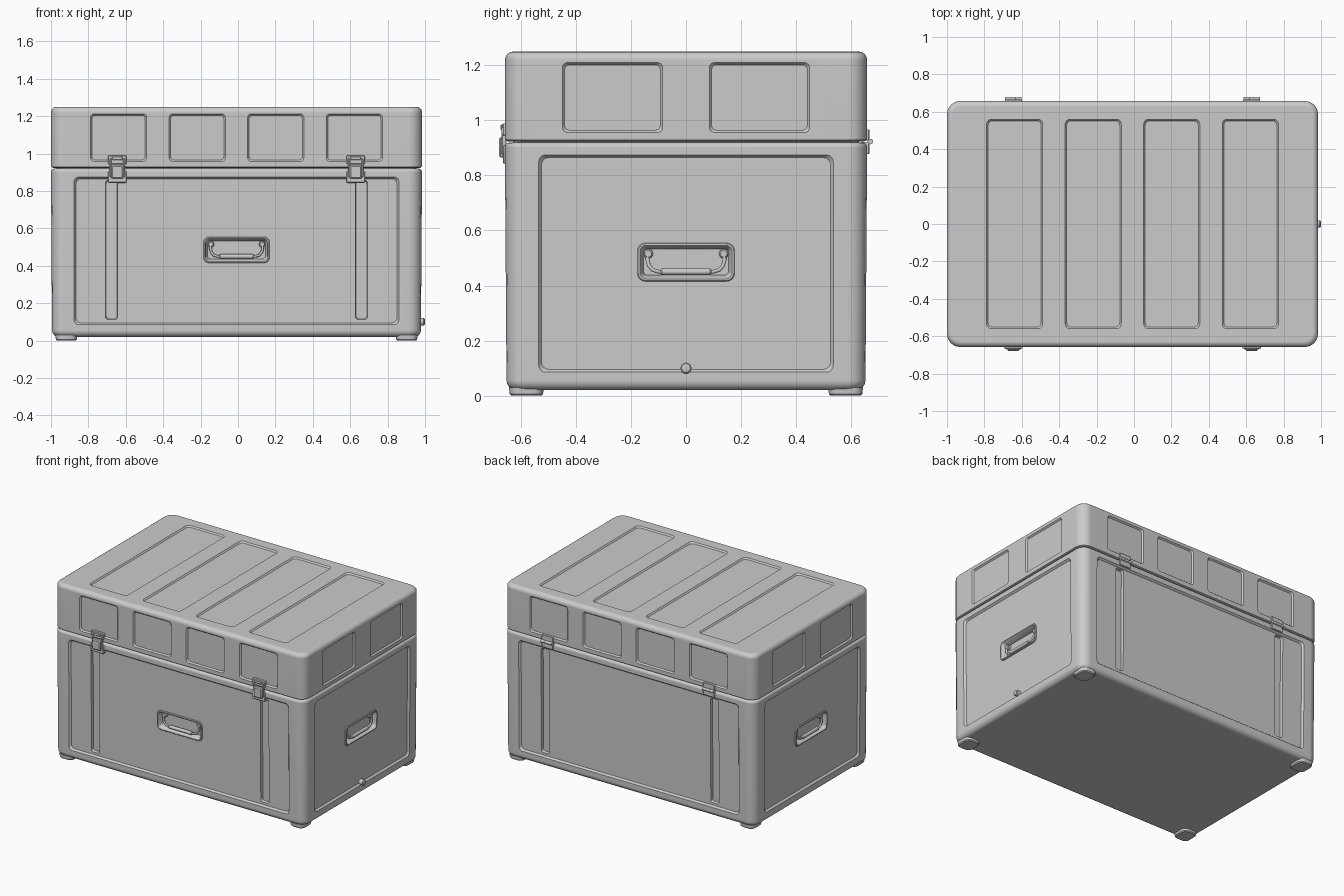
import bpy, bmesh
from math import sin, cos, pi, radians, atan
from mathutils import Matrix

if "Cube" in bpy.data.objects:
    bpy.data.objects.remove(bpy.data.objects["Cube"])

CX = -0.008                      # box centre in x (drain plug sticks out at +x)
HX, HY, R = 0.992, 0.658, 0.07   # box half sizes and corner radius
TAPER = 0.007
T = Matrix.Translation


def ring(hx, hy, r, z, n=4):
    """Rounded rectangle outline."""
    r = max(min(r, hx, hy), 0.0005)
    pts = []
    for q, (sx, sy) in enumerate(((1, 1), (-1, 1), (-1, -1), (1, -1))):
        for k in range(n + 1):
            a = (q + k / n) * pi / 2
            pts.append((sx * (hx - r) + r * cos(a), sy * (hy - r) + r * sin(a), z))
    return pts


def loft(name, rings, m=Matrix()):
    """Closed solid through a stack of rounded rectangles (hx, hy, r, z)."""
    bm = bmesh.new()
    loops = [[bm.verts.new(p) for p in ring(*rg)] for rg in rings]
    for a, b in zip(loops, loops[1:]):
        for i in range(len(a)):
            j = (i + 1) % len(a)
            bm.faces.new((a[i], a[j], b[j], b[i]))
    bm.faces.new(loops[0][::-1])
    bm.faces.new(loops[-1])
    bmesh.ops.remove_doubles(bm, verts=bm.verts, dist=1e-5)
    bmesh.ops.recalc_face_normals(bm, faces=bm.faces)
    me = bpy.data.meshes.new(name)
    bm.to_mesh(me)
    bm.free()
    ob = bpy.data.objects.new(name, me)
    ob.matrix_world = m
    bpy.context.collection.objects.link(ob)
    return ob


def activate(ob):
    bpy.ops.object.select_all(action='DESELECT')
    ob.select_set(True)
    bpy.context.view_layer.objects.active = ob


def cut(ob, cutter):
    cutter.hide_render = True
    mod = ob.modifiers.new("cut", 'BOOLEAN')
    mod.operation, mod.solver, mod.object = 'DIFFERENCE', 'EXACT', cutter
    activate(ob)
    bpy.ops.object.modifier_apply(modifier=mod.name)
    bpy.data.objects.remove(cutter)


def recess(ob, m, hx, hy, r, depth, slope=0.8):
    """Sink a panel with sloped walls; local z = 0 is the wall surface."""
    s, o = depth * slope, 0.02
    cut(ob, loft("cutter", [(hx - s, hy - s, r, -depth),
                            (hx + o * slope, hy + o * slope, r, o)], m))


def wall(side, u, z, tilt=0.0, d=None):
    """Frame on a wall: local x along it, y up, z outward. Sides: 0 front, 1 right, 2 back, 3 left."""
    if d is None:
        d = (HX if side % 2 else HY) - (TAPER * (0.9 - z) if tilt else 0)
    return (T((CX, 0, 0)) @ Matrix.Rotation(side * pi / 2, 4, 'Z')
            @ T((u, -d, z)) @ Matrix.Rotation(pi / 2 + tilt, 4, 'X'))


def box_ring(z, inset):
    return (HX - inset, HY - inset, R - inset * 0.8, z)


def rounding(r, z0, up, n=4):
    """Quarter-round (z, inset) pairs from the wall to the flat."""
    return [(z0 + up * r * sin(k / n * pi / 2), r * (1 - cos(k / n * pi / 2)))
            for k in range(n + 1)]


# Body
b = 0.035
prof = [(z, i + TAPER * 0.84) for z, i in reversed(rounding(b, 0.02 + b, -1))]
prof += rounding(0.018, 0.902, 1, 3)
body = loft("body", [box_ring(*p) for p in prof], T((CX, 0, 0)))
tilt = atan(TAPER)
for s in range(4):
    recess(body, wall(s, 0, 0.48, tilt), 0.535 if s % 2 else 0.868, 0.395, 0.025, 0.013)
for s in (0, 2):
    for u in (-0.668, 0.668):
        recess(body, wall(s, u, 0.485, tilt), 0.035, 0.375, 0.015, 0.032, 0.2)
for s in (0, 1, 3):
    cut(body, loft("cutter", [(0.172, 0.065, 0.025, -0.062), (0.172, 0.065, 0.025, 0.02)],
                   wall(s, 0, 0.485, tilt)))

# Lid
prof = [(0.912, 0.03), (0.924, 0.03), (0.924, 0.01), (0.928, 0.003), (0.934, 0)]
prof += rounding(0.03, 1.22, 1)
lid = loft("lid", [box_ring(*p) for p in prof], T((CX, 0, 0)))
cols = (-0.63, -0.21, 0.21, 0.63)
for u in cols:
    recess(lid, T((CX + u, 0, 1.25)), 0.15, 0.56, 0.025, 0.01)
    for s in (0, 2):
        recess(lid, wall(s, u, 1.085), 0.15, 0.127, 0.018, 0.01)
for s in (1, 3):
    for u in (-0.267, 0.267):
        recess(lid, wall(s, u, 1.083), 0.182, 0.127, 0.018, 0.01)

# Feet
for sx in (-1, 1):
    for sy in (-1, 1):
        loft("foot", [(0.05, 0.055, 0.03, 0), (0.056, 0.061, 0.035, 0.006),
                      (0.058, 0.063, 0.035, 0.03)], T((CX + sx * 0.91, sy * 0.58, 0)))

# Carry handles on the front and both ends: tray, swinging bail, grip, pivots
for s in (0, 1, 3):
    m = wall(s, 0, 0.485, tilt)
    loft("handle_tray", [(0.174, 0.067, 0.027, -0.06), (0.177, 0.07, 0.03, -0.008),
                         (0.174, 0.067, 0.028, -0.004), (0.168, 0.061, 0.024, -0.004),
                         (0.164, 0.057, 0.02, -0.008), (0.155, 0.048, 0.016, -0.05)], m)
    half = [(-0.137, 0.032, -0.036), (-0.14, 0.01, -0.028), (-0.135, -0.012, -0.024),
            (-0.122, -0.028, -0.022), (-0.1, -0.035, -0.022)]
    pts = half + [(-x, y, z) for x, y, z in reversed(half)]
    cu = bpy.data.curves.new("handle_bail", 'CURVE')
    cu.dimensions, cu.bevel_depth, cu.bevel_resolution = '3D', 0.007, 2
    cu.use_fill_caps = True
    sp = cu.splines.new('POLY')
    sp.points.add(len(pts) - 1)
    for p, c in zip(sp.points, pts):
        p.co = (*c, 1)
    bail = bpy.data.objects.new("handle_bail", cu)
    bail.matrix_world = m
    bpy.context.collection.objects.link(bail)
    loft("handle_grip", [(0.008, 0.008, 0.008, -0.092), (0.012, 0.012, 0.012, -0.087),
                         (0.012, 0.012, 0.012, 0.087), (0.008, 0.008, 0.008, 0.092)],
         m @ T((0, -0.035, -0.022)) @ Matrix.Rotation(pi / 2, 4, 'Y'))
    for u in (-0.137, 0.137):
        loft("handle_pivot", [(0.017, 0.017, 0.017, -0.055), (0.017, 0.017, 0.017, -0.03),
                              (0.012, 0.012, 0.012, -0.024)], m @ T((u, 0.03, 0)))


def block(name, m, hx, hy, z0, z1, c=0.003):
    """Small plate with a chamfered outer face."""
    loft(name, [(hx, hy, 0.006, z0), (hx, hy, 0.006, z1 - c), (hx - c, hy - c, 0.004, z1)], m)


# Front latches
for u in (-0.637, 0.637):
    block("latch_keeper", wall(0, u, 0.967), 0.05, 0.022, -0.015, 0.008)
    block("latch_hook", wall(0, u, 0.975), 0.028, 0.01, 0.0, 0.016)
    block("latch_base", wall(0, u, 0.876), 0.05, 0.032, -0.022, 0.007)
    block("latch_lever", wall(0, u, 0.902), 0.032, 0.036, -0.005, 0.022, 0.006)
    for v in (-0.036, 0.036):
        block("latch_link", wall(0, u + v, 0.925), 0.005, 0.05, -0.002, 0.012)

# Back hinges
for u in (-0.637, 0.637):
    block("hinge_lid_leaf", wall(2, u, 0.947), 0.045, 0.02, -0.012, 0.008)
    block("hinge_body_leaf", wall(2, u, 0.899), 0.045, 0.022, -0.02, 0.008)
    for v in (-0.03, 0, 0.03):
        loft("hinge_knuckle", [(0.01, 0.01, 0.01, -0.0145), (0.01, 0.01, 0.01, 0.0145)],
             wall(2, u + v, 0.923) @ T((0, 0, 0.012)) @ Matrix.Rotation(pi / 2, 4, 'Y'))

# Drain plug on the right end
loft("drain_plug", [(0.02, 0.02, 0.02, -0.04), (0.02, 0.02, 0.02, -0.007),
                    (0.016, 0.016, 0.016, -0.002), (0.009, 0.009, 0.009, 0)],
     wall(1, 0, 0.1, d=1.008))

# Smooth shading with kept edges
for ob in [o for o in bpy.context.scene.objects if o.type == 'MESH']:
    activate(ob)
    bpy.ops.object.shade_smooth_by_angle(angle=radians(32))
    if ob in (body, lid):
        ob.modifiers.new("weighted", 'WEIGHTED_NORMAL').keep_sharp = True
